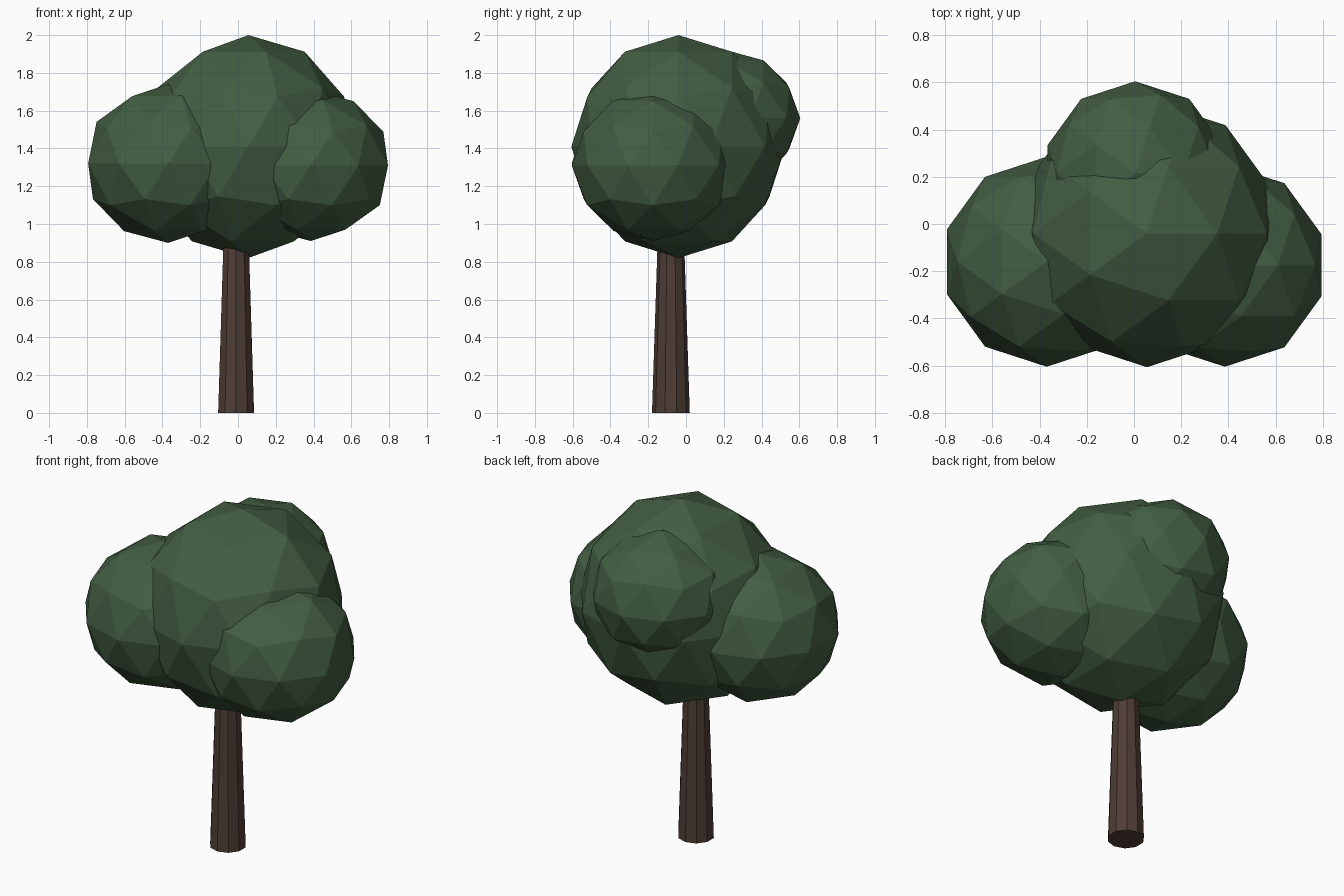
import bpy

cube = bpy.data.objects.get("Cube")
if cube:
    bpy.data.objects.remove(cube, do_unlink=True)


def make_material(name, rgb):
    mat = bpy.data.materials.new(name)
    mat.use_nodes = True
    color = (*rgb, 1.0)
    mat.diffuse_color = color
    for node in mat.node_tree.nodes:
        if node.type == "BSDF_PRINCIPLED":
            node.inputs["Base Color"].default_value = color
            node.inputs["Roughness"].default_value = 0.9
    return mat


leaf_green = make_material("leaf green", (0.055, 0.11, 0.055))
bark_brown = make_material("bark brown", (0.078, 0.047, 0.036))


def finish(name, mat):
    obj = bpy.context.object
    obj.name = obj.data.name = name
    obj.data.materials.append(mat)
    bpy.ops.object.shade_flat()
    return obj


def foliage(name, center, radius, height):
    """Low-poly leaf clump; height is its vertical radius."""
    bpy.ops.mesh.primitive_ico_sphere_add(subdivisions=2, radius=1, location=center)
    obj = finish(name, leaf_green)
    obj.scale = (radius, radius, height)


# Leaf clumps
foliage("main_foliage", (0.055, -0.04, 1.41), 0.567, 0.59)
foliage("left_foliage", (0.385, -0.175, 1.31), 0.43, 0.40)
foliage("right_foliage", (-0.37, -0.16, 1.32), 0.445, 0.42)
foliage("back_foliage", (0.005, 0.215, 1.56), 0.39, 0.36)

# Tapered ten-sided trunk, its top buried in the leaves
trunk_height = 1.1
bpy.ops.mesh.primitive_cone_add(vertices=10, radius1=0.1, radius2=0.064,
                                depth=trunk_height,
                                location=(-0.01, -0.08, trunk_height / 2))
finish("trunk", bark_brown)
